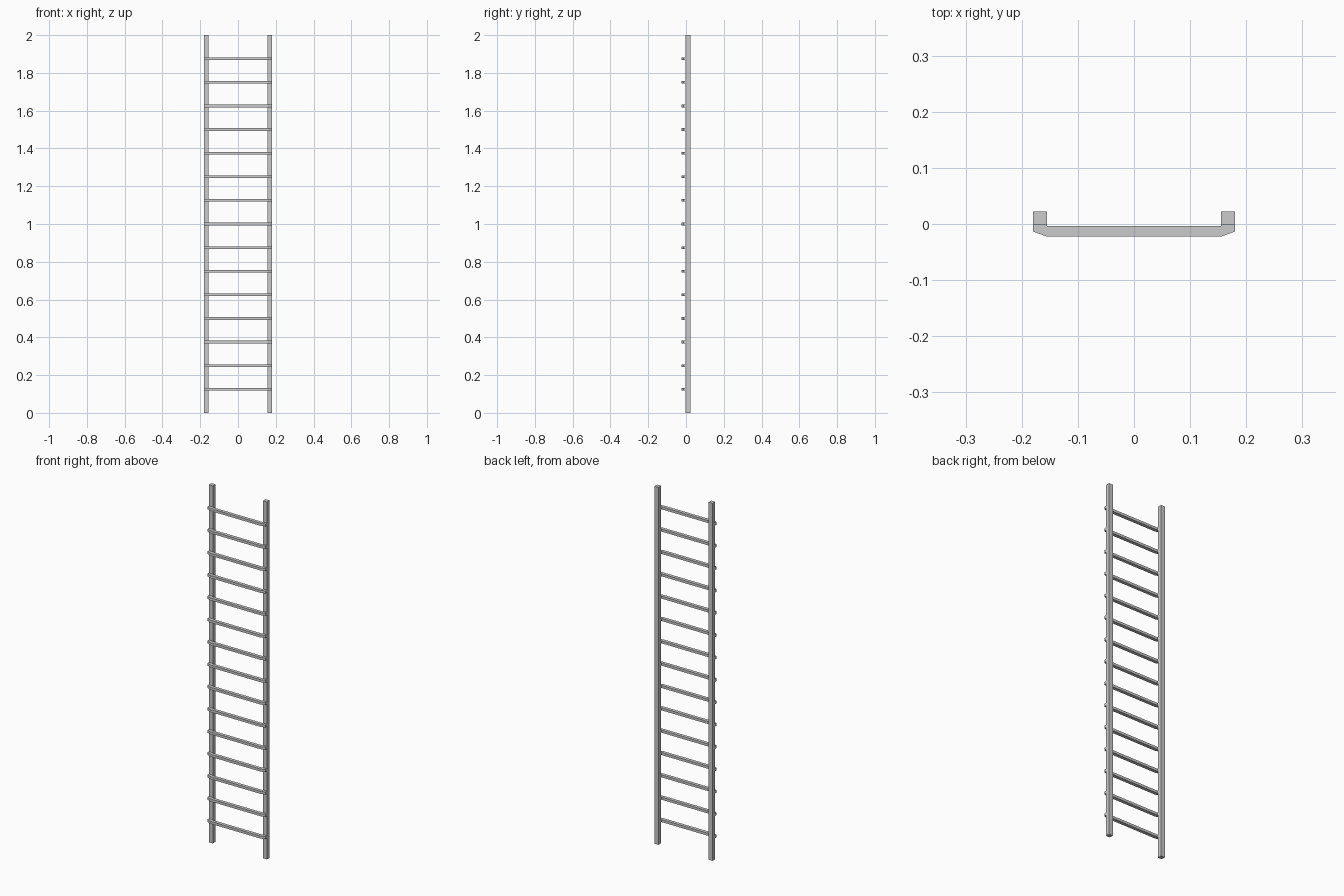
import bpy, bmesh

if "Cube" in bpy.data.objects:
    bpy.data.objects.remove(bpy.data.objects["Cube"])

def prism(name, outline, z0, z1):
    """Extrude a flat xy outline from z0 to z1."""
    mesh = bpy.data.meshes.new(name)
    bm = bmesh.new()
    face = bm.faces.new([bm.verts.new((x, y, z0)) for x, y in outline])
    ext = bmesh.ops.extrude_face_region(bm, geom=[face])
    verts = [g for g in ext["geom"] if isinstance(g, bmesh.types.BMVert)]
    bmesh.ops.translate(bm, verts=verts, vec=(0, 0, z1 - z0))
    bmesh.ops.recalc_face_normals(bm, faces=bm.faces)
    bm.to_mesh(mesh)
    bm.free()
    obj = bpy.data.objects.new(name, mesh)
    bpy.context.collection.objects.link(obj)
    return obj

OUT, INN = 0.18, 0.155        # outer and inner x of the side rails
JOINT, BACK, FRONT = -0.0015, 0.0225, -0.0225
RUNG_H, COUNT, HEIGHT = 0.014, 15, 2.0

# Square side rails
for side, s in (("left", -1), ("right", 1)):
    prism(side + "_rail",
          [(s * INN, JOINT), (s * OUT, JOINT), (s * OUT, BACK), (s * INN, BACK)],
          0, HEIGHT)

# Rungs fixed to the front of the rails, with angled ends and a relieved back
half = [(INN, JOINT - 0.002), (INN, JOINT), (OUT, JOINT), (OUT, -0.0135), (INN, FRONT)]
outline = half + [(-x, y) for x, y in reversed(half)]
for i in range(1, COUNT + 1):
    z = HEIGHT * i / (COUNT + 1)
    prism(f"rung_{i:02d}", outline, z - RUNG_H / 2, z + RUNG_H / 2)
